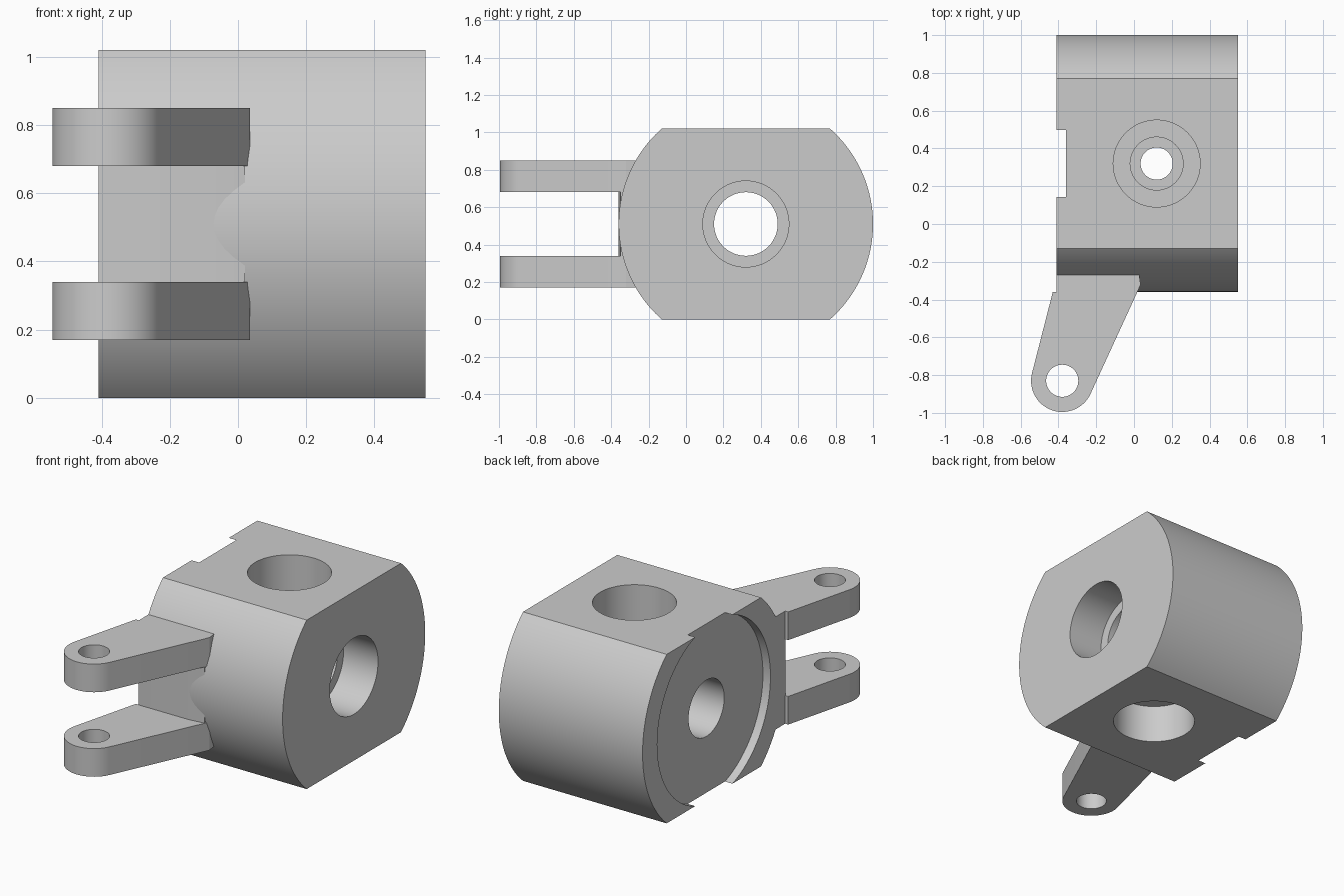
import bpy, bmesh, math
from mathutils import Vector, Matrix

old = bpy.data.objects.get("Cube")
if old:
    bpy.data.objects.remove(old, do_unlink=True)

grey = bpy.data.materials.new("light grey metal")
grey.use_nodes = True
grey.diffuse_color = (0.6, 0.6, 0.6, 1)
grey.node_tree.nodes["Principled BSDF"].inputs["Base Color"].default_value = (0.6, 0.6, 0.6, 1)

AXIS_Y, MID_Z, BORE_X = 0.32, 0.51, 0.12
BODY_R = 0.68


def prism(name, points, direction):
    """Extrude a closed outline of 3D points along a direction."""
    bm = bmesh.new()
    face = bm.faces.new([bm.verts.new(p) for p in points])
    ext = bmesh.ops.extrude_face_region(bm, geom=[face])
    moved = [v for v in ext["geom"] if isinstance(v, bmesh.types.BMVert)]
    bmesh.ops.translate(bm, vec=Vector(direction), verts=moved)
    bmesh.ops.recalc_face_normals(bm, faces=bm.faces)
    mesh = bpy.data.meshes.new(name)
    bm.to_mesh(mesh)
    bm.free()
    mesh.materials.append(grey)
    obj = bpy.data.objects.new(name, mesh)
    bpy.context.collection.objects.link(obj)
    return obj


def arc(cx, cy, r, start, end, n):
    return [(cx + r * math.cos(start + (end - start) * i / n),
             cy + r * math.sin(start + (end - start) * i / n)) for i in range(n + 1)]


def bore(obj, axis, centre, r, start, end):
    """Cut a round hole along x or z."""
    ring = arc(*centre, r, 0, math.tau, 96)[:-1]
    if axis == "x":
        cutter = prism("bore_cutter", [(start, a, b) for a, b in ring], (end - start, 0, 0))
    else:
        cutter = prism("bore_cutter", [(a, b, start) for a, b in ring], (0, 0, end - start))
    cutter.hide_render = True
    mod = obj.modifiers.new("bore", "BOOLEAN")
    mod.operation, mod.solver, mod.object = "DIFFERENCE", "EXACT", cutter
    bpy.context.view_layer.objects.active = obj
    bpy.ops.object.modifier_apply(modifier=mod.name)
    bpy.data.objects.remove(cutter, do_unlink=True)


# Body: round bar along x with flats on top and bottom
half = math.asin(MID_Z / BODY_R)
outline = (arc(AXIS_Y, MID_Z, BODY_R, -half, half, 48)
           + arc(AXIS_Y, MID_Z, BODY_R, math.pi - half, math.pi + half, 48))
body = prism("body", [(-0.41, y, z) for y, z in outline], (0.96, 0, 0))

# Shallow end recess and lengthwise bore with counterbore
side = (AXIS_Y, MID_Z)
bore(body, "x", side, 0.54, -0.5, -0.36)
bore(body, "x", side, 0.17, -0.5, 0.7)
bore(body, "x", side, 0.23, 0.32, 0.7)

# Vertical stepped bore, counterbored from both ends
cross = (BORE_X, AXIS_Y)
bore(body, "z", cross, 0.085, -0.1, 1.1)
bore(body, "z", cross, 0.14, 0.72, 1.1)
bore(body, "z", cross, 0.23, -0.1, 0.23)
bore(body, "z", cross, 0.23, 0.79, 1.1)

# Fork arms: tapered plates with a rounded, drilled tip
tip = (-0.38, -0.83)
tip_arc = arc(*tip, 0.165, math.radians(165), math.radians(335), 40)
arm_outline = ([(-0.41, -0.25), (-0.41, -0.36), (-0.43, -0.36)] + tip_arc
               + [(0.02, -0.355), (0.035, -0.32), (0.025, -0.25)])
parts = [body]
for name, z in (("lower_arm", 0.17), ("upper_arm", 0.68)):
    arm = prism(name, [(x, y, z) for x, y in arm_outline], (0, 0, 0.17))
    bore(arm, "z", tip, 0.085, z - 0.1, z + 0.3)
    parts.append(arm)

# Web: flat pad joining the arms on the front of the body
web_outline = [(-0.41, -0.25), (-0.41, -0.362), (-0.08, -0.361), (0.02, -0.349), (0.02, -0.25)]
parts.append(prism("fork_web", [(x, y, 0.34) for x, y in web_outline], (0, 0, 0.34)))

# Smooth the round walls, keep edges sharp
for obj in parts:
    bpy.ops.object.select_all(action="DESELECT")
    obj.select_set(True)
    bpy.context.view_layer.objects.active = obj
    bpy.ops.object.shade_smooth_by_angle(angle=math.radians(25))
